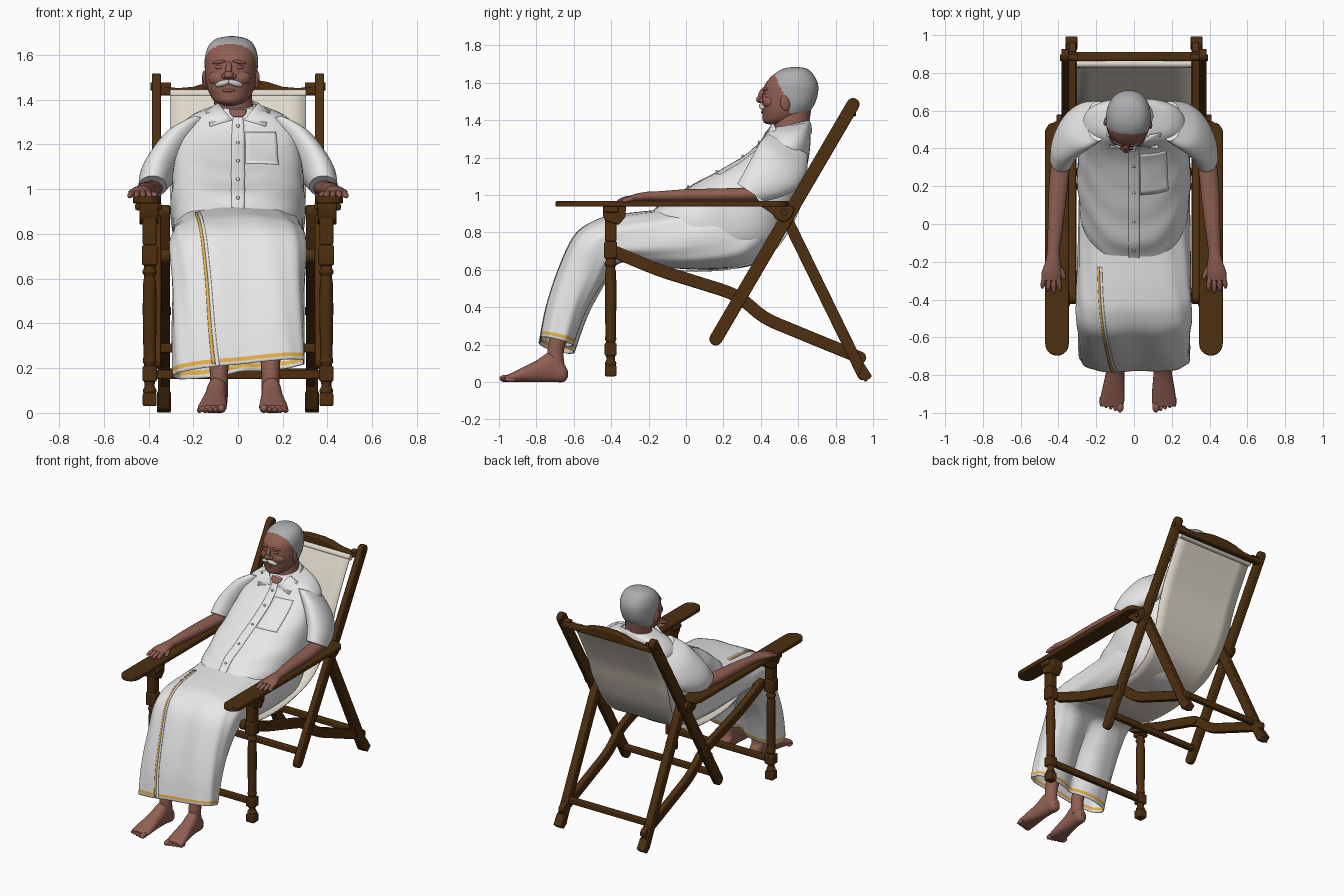
import bpy, bmesh, math
from math import sin, cos, pi, exp, copysign
from mathutils import Vector, Matrix

def material(name, r, g, b):
    m = bpy.data.materials.new(name)
    m.diffuse_color = (r, g, b, 1)
    return m
WOOD = material("dark wood", 0.074, 0.028, 0.005)
CLOTH = material("canvas", 0.74, 0.69, 0.60)
WHITE = material("white cotton", 0.85, 0.85, 0.85)
GOLD = material("gold border", 0.77, 0.44, 0.08)
SKIN = material("brown skin", 0.28, 0.115, 0.085)
HAIR = material("grey hair", 0.42, 0.42, 0.43)
STACHE = material("pale whiskers", 0.62, 0.60, 0.58)

def make(name, verts, faces, mats, mirror=False, bevel=0, solid=0):
    me = bpy.data.meshes.new(name)
    me.from_pydata([tuple(v) for v in verts], [], faces)
    bm = bmesh.new()
    bm.from_mesh(me)
    bmesh.ops.recalc_face_normals(bm, faces=bm.faces)
    bm.to_mesh(me)
    ob = bpy.data.objects.new(name, me)
    bpy.context.collection.objects.link(ob)
    for m in (mats if isinstance(mats, list) else [mats]):
        me.materials.append(m)
    if solid:
        ob.modifiers.new("solid", 'SOLIDIFY').thickness = solid
    if bevel:
        b = ob.modifiers.new("bevel", 'BEVEL')
        b.width, b.segments, b.limit_method = bevel, 2, 'ANGLE'
    if mirror:
        ob.modifiers.new("mirror", 'MIRROR')
    return ob
def catmull(rows, t):
    i = max(0, min(int(t), len(rows) - 2))
    f = t - i
    near = (rows[max(0, min(len(rows) - 1, k))] for k in (i - 1, i, i + 1, i + 2))
    return [0.5 * (2 * q + (r - p) * f + (2 * p - 5 * q + 4 * r - s) * f * f + (3 * q - p - 3 * r + s) * f ** 3)
            for p, q, r, s in zip(*near)]
def span(a, b, n):
    return [a + (b - a) * i / n for i in range(n + 1)]
# Surface through rings (centre x, front y, front z, back y, back z, half width)
def surface(rings, p=1.0, warp=lambda u, t, x: 1, lift=lambda x, t: 0):
    def S(u, t, off=0.0):
        cx, fy, fz, by, bz, hw = catmull(rings, t)
        sx, sy = (copysign(abs(k) ** p, k) for k in (sin(u), cos(u)))
        r = Vector((hw * sx, (fy - by) / 2 * sy, (fz - bz) / 2 * sy)) * warp(u, t, hw * sx)
        v = Vector((cx, (fy + by) / 2, (fz + bz) / 2)) + r + r.normalized() * off
        return v + Vector((0, 0, lift(v.x, t)))
    return S
def loft(name, S, n, mats, caps=True, nu=48, step=6, **kw):
    rows = (n - 1) * step
    verts = [S(2 * pi * j / nu, t) for t in span(0, n - 1, rows) for j in range(nu)]
    faces = [(i * nu + j, i * nu + (j + 1) % nu, (i + 1) * nu + (j + 1) % nu, (i + 1) * nu + j) for i in range(rows) for j in range(nu)]
    if caps:
        faces += [tuple(range(nu)), tuple(range(rows * nu, rows * nu + nu))]
    return make(name, verts, faces, mats, **kw)
def patch(name, S, us, ts, mat, off=0.004, solid=0.005):
    w = len(us)
    faces = [(i * w + j, i * w + j + 1, (i + 1) * w + j + 1, (i + 1) * w + j) for i in range(len(ts) - 1) for j in range(w - 1)]
    return make(name, [S(u, t, off) for t in ts for u in us], faces, mat, solid=solid)
def body(name, rings, mat, p=1.0, **kw):
    return loft(name, surface(rings, p), len(rings), mat, **kw)
def prism(name, pts, lo, hi, axis, mat=WOOD, **kw):
    place = {'x': lambda a, b, h: (h, a, b), 'y': lambda a, b, h: (a, h, b), 'z': lambda a, b, h: (a, b, h)}[axis]
    n = len(pts)
    faces = [tuple(range(n)), tuple(range(n, 2 * n))] + [(i, (i + 1) % n, n + (i + 1) % n, n + i) for i in range(n)]
    return make(name, [place(a, b, h) for h in (lo, hi) for a, b in pts], faces, mat, **kw)
# Round-ended plank following a side-view path
def plank(name, path, w, x0, x1):
    pts = [Vector(catmull(path, t)) for t in span(0, len(path) - 1, (len(path) - 1) * 4)]
    tan = [(pts[min(i + 1, len(pts) - 1)] - pts[max(i - 1, 0)]).normalized() for i in range(len(pts))]
    left, right = ([p + Vector((-d.y, d.x)) * k * w / 2 for p, d in zip(pts, tan)] for k in (1, -1))
    def end(p, d, k):
        return [p + (Vector((-d.y, d.x)) * cos(a) + d * sin(a)) * k * w / 2 for a in span(0, pi, 8)[1:-1]]
    prism(name, left + end(pts[-1], tan[-1], 1) + right[::-1] + end(pts[0], tan[0], -1), x0, x1, 'x', mirror=True, bevel=0.006)
def disc(cy, cz, r, n=20):
    return [(cy + r * cos(2 * pi * i / n), cz + r * sin(2 * pi * i / n)) for i in range(n)]
def rect(a, b, ra, rb):
    return [(a - ra, b - rb), (a + ra, b - rb), (a + ra, b + rb), (a - ra, b + rb)]
def ball(name, loc, size, mat, rot=(0, 0, 0), mirror=False):
    bpy.ops.mesh.primitive_uv_sphere_add(segments=20, ring_count=12, location=loc, rotation=rot)
    ob = bpy.context.object
    ob.name, ob.scale = name, size
    ob.data.materials.append(mat)
    bpy.ops.object.transform_apply()
    if mirror:
        ob.modifiers.new("mirror", 'MIRROR')
    return ob

# Chair frame
plank("back_rail", [(0.893, 1.483), (0.16, 0.23)], 0.07, 0.345, 0.385)
plank("back_leg", [(0.525, 0.90), (0.945, 0.04)], 0.06, 0.305, 0.358)
plank("wavy_rail", [(-0.39, 0.70), (-0.15, 0.60), (0.07, 0.53), (0.27, 0.46), (0.42, 0.345), (0.60, 0.265), (0.93, 0.13)], 0.066, 0.305, 0.345)
prism("back_foot", [(0.92, 0.03), (0.96, 0.0), (0.995, 0.03), (0.95, 0.10)], 0.30, 0.362, 'x', mirror=True, bevel=0.005)
arc = [(0.4075 + 0.0625 * cos(a), -0.635 + 0.062 * sin(a)) for a in span(pi, 2 * pi, 14)]
prism("armrest", arc + [(0.47, 0.50), (0.45, 0.53), (0.38, 0.55), (0.345, 0.55)], 0.937, 0.967, 'z', mirror=True, bevel=0.006)
bracket = [(0.40, 0.94), (0.46, 0.90), (0.48, 0.87), (0.52, 0.855), (0.56, 0.875), (0.58, 0.92), (0.57, 0.94)]
prism("armrest_bracket", bracket, 0.36, 0.41, 'x', mirror=True, bevel=0.005)
bracket = [(-0.445, 0.94), (-0.445, 0.89), (-0.43, 0.86), (-0.36, 0.84), (-0.325, 0.88), (-0.32, 0.94)]
prism("leg_bracket", bracket, 0.355, 0.44, 'x', mirror=True, bevel=0.006)
prism("leg_cap", rect(0.40, -0.40, 0.06, 0.04), 0.905, 0.938, 'z', mirror=True, bevel=0.01)
for y, z, x in [(0.525, 0.905, 0.42), (0.275, 0.455, 0.391), (0.88, 1.46, 0.391)]:
    prism("pivot_bolt", disc(y, z, 0.018), 0.30, x, 'x', mirror=True)
# Front leg: square blocks joined by turned sections
for z0, z1, w in [(0.03, 0.09, 0.031), (0.14, 0.21, 0.032), (0.66, 0.75, 0.035), (0.75, 0.90, 0.031)]:
    prism("front_leg_block", rect(0.395, -0.403, w, w), z0, z1, 'z', mirror=True, bevel=0.008)
turn = [(0.08, .024), (0.10, .031), (0.12, .022), (0.15, .026), (0.21, .024), (0.23, .031), (0.26, .028), (0.45, .031),
        (0.58, .029), (0.61, .024), (0.63, .033), (0.65, .025), (0.67, .03)]
body("front_leg_turning", [(0.395, -0.403 - r, z, -0.403 + r, z, r) for z, r in turn], WOOD, nu=16, step=3, mirror=True)
# Cross bars
for name, y, z, x in [("front_stretcher", -0.40, 0.172, 0.38), ("back_stretcher", 0.878, 0.178, 0.32), ("rail_stretcher", 0.20, 0.29, 0.36)]:
    prism(name, rect(y, z, 0.018, 0.02), -x, x, 'x', bevel=0.006)
prism("seat_bar", disc(-0.36, 0.70, 0.022), -0.34, 0.34, 'x')
half = [(0.36, 1.465), (0.27, 1.452), (0.20, 1.458), (0.13, 1.48), (0.06, 1.492)]
prism("top_bar", [(-0.36, 1.42), (0.36, 1.42)] + half + [(-x, z) for x, z in half[::-1]], 0.862, 0.91, 'y', bevel=0.008)
# Canvas sling
prism("sling_roll", disc(0.848, 1.425, 0.02), -0.305, 0.305, 'x', CLOTH)
path = [(0.85, 1.44), (0.76, 1.28), (0.68, 1.12), (0.63, 0.98), (0.56, 0.82), (0.46, 0.69),
        (0.30, 0.615), (0.10, 0.59), (-0.12, 0.60), (-0.28, 0.65), (-0.36, 0.72)]
sling = lambda u, t, o: Vector((u * (1 - 0.2 * min(1, max(0, t - 3) / 3)), *catmull(path, t)))
patch("sling", sling, span(-0.305, 0.305, 8), span(0, 10, 50), CLOTH, solid=0.008)

# Wrapped cloth over lap and legs, with a valley between the legs
lap = [(0.005, -0.79, 0.22, -0.59, 0.17, 0.295), (0, -0.755, 0.40, -0.52, 0.36, 0.295), (0, -0.69, 0.60, -0.43, 0.52, 0.295),
       (0, -0.60, 0.785, -0.365, 0.62, 0.305), (0, -0.49, 0.865, -0.28, 0.635, 0.305), (0, -0.36, 0.895, -0.15, 0.615, 0.30),
       (0, -0.15, 0.92, 0.10, 0.60, 0.295), (0, 0.05, 0.95, 0.35, 0.625, 0.29), (0, 0.20, 0.95, 0.48, 0.74, 0.26)]
def valley(u, t, x):
    depth = (0.14 if cos(u) > 0 else 0.6) * max(0, min(1, (4.5 - t) / 3))
    return 1 - depth * exp(-((x - 0.03) / 0.09) ** 2) + 0.012 * sin(11 * u + 1.5 * t)
skirt = surface(lap, 0.7, valley, lambda x, t: 0.11 * x * max(0, 1 - t / 3))
wrap = loft("wrapped_skirt", skirt, len(lap), [WHITE, GOLD], caps=False, nu=72, step=8, solid=0.006)
for f in wrap.data.polygons:
    f.material_index = int(f.index // 72 == 1)
stripe = lambda u, t, o: skirt(u - 0.25 - 0.05 * t, t, o)
patch("skirt_border_stripe", stripe, [-0.024, 0, 0.024], span(0.1, 5.6, 50), GOLD)
patch("skirt_fold_edge", stripe, [0.026, 0.05, 0.075], span(0, 5.6, 50), WHITE)
# Shirt
chest = [(0, -0.20, 0.895, 0.30, 0.62, 0.275), (0, -0.11, 0.975, 0.46, 0.70, 0.295), (0, 0.03, 1.05, 0.56, 0.86, 0.30),
         (0, 0.17, 1.125, 0.62, 1.02, 0.29), (0, 0.30, 1.20, 0.65, 1.16, 0.28), (0, 0.385, 1.27, 0.665, 1.27, 0.265),
         (0, 0.43, 1.33, 0.665, 1.34, 0.20), (0, 0.455, 1.36, 0.66, 1.385, 0.10)]
shirt = surface(chest, 0.77, lambda u, t, x: 1 + 0.014 * sin(5 * t + 2.2 * cos(3 * u)) * max(0, 1 - t / 6))
loft("shirt_body", shirt, len(chest), WHITE, nu=64)
patch("shirt_placket", shirt, span(-0.05, 0.05, 4), span(0, 6.0, 50), WHITE)
patch("shirt_pocket", shirt, span(0.06, 0.56, 8), span(2.9, 4.8, 12), WHITE)
for t in (0.8, 1.9, 3.0, 4.1, 5.2):
    ball("shirt_button", shirt(0, t, 0.008), (0.008, 0.006, 0.008), WHITE)
body("sleeve", [(0.19, 0.44, 1.325, 0.65, 1.22, 0.06), (0.255, 0.40, 1.285, 0.645, 1.12, 0.085), (0.315, 0.36, 1.215, 0.60, 1.04, 0.085),
                (0.36, 0.32, 1.14, 0.51, 0.99, 0.077), (0.382, 0.275, 1.06, 0.42, 0.965, 0.063)], WHITE, mirror=True)
collar = surface([(0, 0.43, 1.30, 0.675, 1.33, 0.145), (0, 0.445, 1.335, 0.67, 1.375, 0.115), (0, 0.465, 1.355, 0.66, 1.40, 0.098)])
patch("collar_stand", collar, span(0.45, 2 * pi - 0.45, 40), span(0, 2, 8), WHITE, 0, 0.008)
wing = [(0.028, 0.412, 1.312), (0.09, 0.462, 1.385), (0.145, 0.475, 1.35), (0.125, 0.40, 1.282)]
make("collar_wing", wing, [(0, 1, 2), (0, 2, 3)], WHITE, mirror=True, solid=0.012)
patch("open_neck", lambda u, t, o: shirt(u * (t - 5.7), t, o), span(-0.2, 0.2, 4), span(5.9, 7, 8), SKIN, 0.009, 0.004)

# Arms and hands
body("forearm", [(0.385, 0.34, 1.04, 0.39, 0.968, 0.048), (0.40, 0.20, 1.035, 0.20, 0.965, 0.05), (0.415, 0.0, 1.03, 0.0, 0.966, 0.041),
                 (0.426, -0.14, 1.02, -0.14, 0.968, 0.033), (0.43, -0.20, 1.018, -0.20, 0.966, 0.04),
                 (0.437, -0.26, 1.008, -0.26, 0.964, 0.053), (0.438, -0.30, 0.995, -0.30, 0.963, 0.048)], SKIN, mirror=True, nu=24)
for i in range(4):
    ball("finger", (0.398 + 0.027 * i, -0.325 + 0.012 * abs(i - 1), 0.977), (0.0135, 0.045, 0.014), SKIN, (0.25, 0, -0.12 + 0.1 * i), True)
ball("thumb", (0.382, -0.255, 0.978), (0.014, 0.045, 0.014), SKIN, (0.15, 0, -0.4), True)
# Lower legs and feet
shin = [(-.735, .07, -.645, .07, .04), (-.74, .18, -.65, .18, .041), (-.70, .35, -.57, .35, .052), (-.65, .55, -.50, .55, .06)]
shape = [(-0.632, .06, .025, .018), (-0.655, .10, 0, .038), (-0.72, .16, 0, .044), (-0.80, .115, 0, .05),
         (-0.88, .075, 0, .06), (-0.94, .045, 0, .064), (-0.965, .033, .004, .056)]
for ax, tx in ((-0.085, -0.118), (0.145, 0.160)):
    body("lower_leg", [(ax, *ring) for ring in shin], SKIN, nu=24)
    body("foot", [(ax + (tx - ax) * (-0.64 - y) / 0.32, y, top, y, bot, w) for y, top, bot, w in shape], SKIN, 0.85, nu=24)
    for k, r in enumerate((0.019, 0.013, 0.0125, 0.0125, 0.012)):
        ball("toe", (tx + copysign(1, ax) * (-0.044 + 0.0245 * k), -0.968 + 0.0075 * k, r), (r, 0.030, r), SKIN)
# Neck and head; the hair is the part of the skull behind a sloping hairline
body("neck", [(-0.01, 0.465, 1.29, 0.65, 1.31, 0.092), (-0.02, 0.475, 1.37, 0.66, 1.39, 0.086), (-0.03, 0.48, 1.46, 0.67, 1.46, 0.09)], SKIN)
skull = [(-0.03, .465, 1.372, .54, 1.385, .03), (-0.03, .418, 1.388, .59, 1.40, .070), (-0.03, .408, 1.43, .645, 1.43, .096),
         (-0.03, .405, 1.48, .685, 1.48, .112), (-0.03, .41, 1.54, .705, 1.54, .118), (-0.03, .425, 1.595, .705, 1.595, .117),
         (-0.03, .47, 1.645, .68, 1.645, .10), (-0.03, .515, 1.672, .645, 1.675, .066), (-0.03, .56, 1.683, .59, 1.685, .015)]
head = loft("head", surface(skull, 0.92), len(skull), [SKIN, HAIR], nu=72, step=8)
mid = Vector((-0.03, 0.56, 1.53))
for f in head.data.polygons:
    x, y, z = f.center
    f.material_index = int(z > 1.42 and y > 0.55 - 0.5 * max(0, z - 1.5) + 0.5 * max(0, 1.47 - z))
parts = [head, ball("nose_bridge", (-0.030, 0.404, 1.535), (0.015, 0.018, 0.038), SKIN, (-0.3, 0, 0)),
         ball("nose_tip", (-0.030, 0.394, 1.510), (0.022, 0.02, 0.018), SKIN),
         ball("lower_lip", (-0.030, 0.413, 1.442), (0.03, 0.012, 0.008), SKIN),
         ball("chin", (-0.030, 0.435, 1.405), (0.042, 0.026, 0.026), SKIN)]
for s in (-1, 1):
    parts += [ball("nostril", (-0.030 + s * 0.021, 0.406, 1.505), (0.013, 0.014, 0.012), SKIN),
              ball("cheek", (-0.030 + s * 0.052, 0.446, 1.497), (0.045, 0.031, 0.036), SKIN, (0, 0, s * 0.4)),
              ball("eyelid", (-0.030 + s * 0.043, 0.427, 1.545), (0.022, 0.013, 0.011), SKIN, (0, 0, s * 0.3)),
              ball("eyebrow", (-0.030 + s * 0.045, 0.428, 1.568), (0.032, 0.014, 0.008), SKIN, (0, s * 0.15, s * 0.35)),
              ball("moustache_half", (-0.030 + s * 0.028, 0.409, 1.473), (0.036, 0.017, 0.014), STACHE, (0, s * 0.28, s * 0.25)),
              ball("ear", (-0.030 + s * 0.116, 0.538, 1.49), (0.012, 0.026, 0.042), SKIN, (0.2, 0, s * 0.25))]
for ob in parts:  # head turned slightly to one side
    ob.data.transform(Matrix.Translation(mid) @ Matrix.Rotation(-0.07, 4, 'Z') @ Matrix.Translation(-mid))
# Smooth shading with sharp edges kept
bpy.ops.object.select_all(action='SELECT')
bpy.context.view_layer.objects.active = head
bpy.ops.object.shade_smooth_by_angle(angle=math.radians(35))
